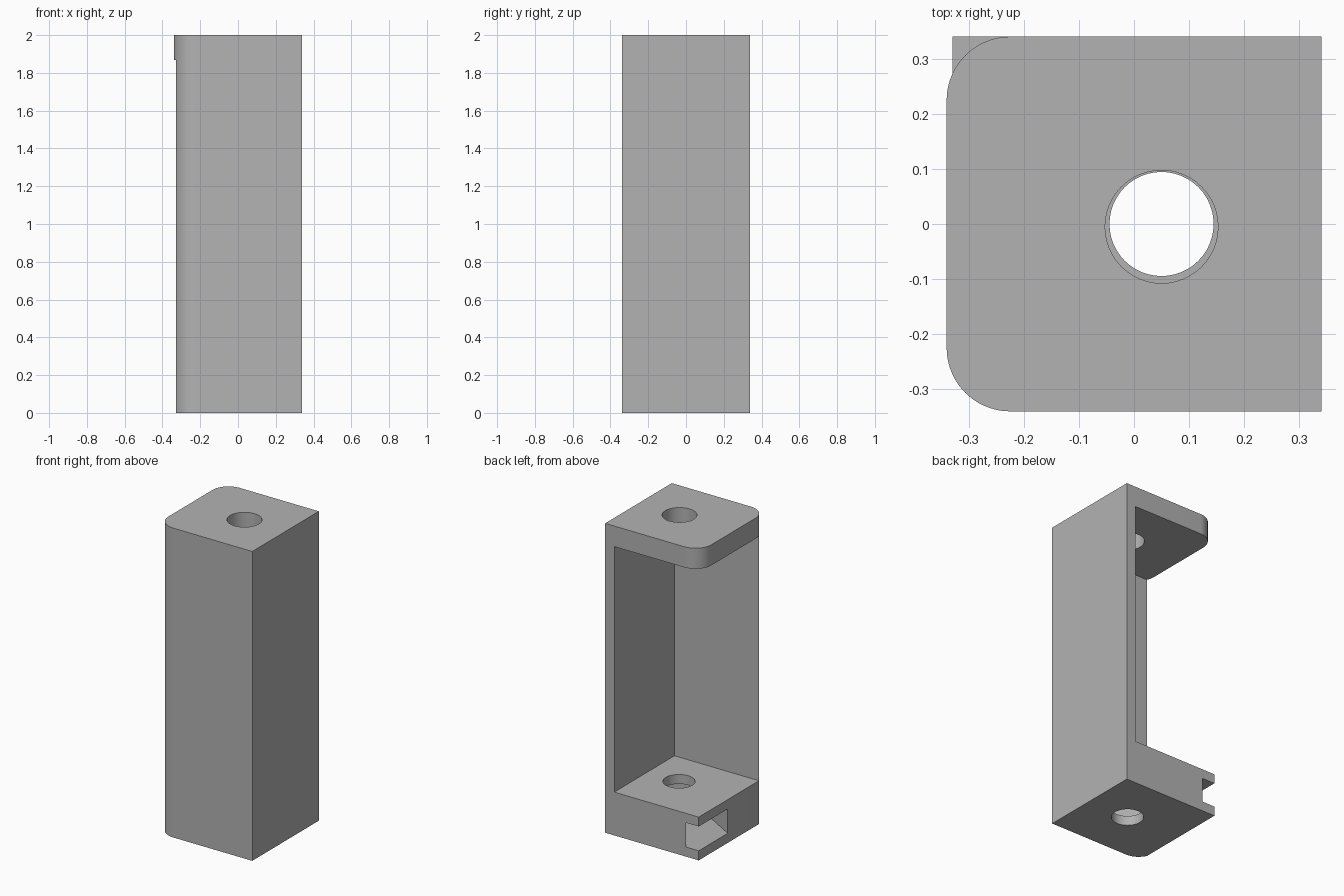
import bpy, bmesh
from math import cos, sin, pi, radians

old = bpy.data.objects.get("Cube")
if old:
    bpy.data.objects.remove(old, do_unlink=True)

HALF = 0.34        # half width and depth
HEIGHT = 2.0
WALL = 0.065
ROUND = 0.115      # corner radius
BASE_TOP = 0.28
LIP_BOTTOM = 1.867
TRIM_X = -0.329    # open side of the base
HOLE_X = 0.05

grey = bpy.data.materials.new("plain grey")
grey.use_nodes = True
colour = (0.45, 0.45, 0.45, 1)
grey.diffuse_color = colour
grey.node_tree.nodes["Principled BSDF"].inputs["Base Color"].default_value = colour


def arc(cx, cy, r, start, end, steps):
    angles = [radians(start + (end - start) * i / steps) for i in range(steps + 1)]
    return [(cx + r * cos(a), cy + r * sin(a)) for a in angles]


def rect(x0, x1, y0, y1):
    return [(x0, y0), (x1, y0), (x1, y1), (x0, y1)]


def prism(name, outline, z0, z1):
    """Extrude a flat outline from z0 to z1."""
    bm = bmesh.new()
    face = bm.faces.new([bm.verts.new((x, y, z0)) for x, y in outline])
    top = bmesh.ops.extrude_face_region(bm, geom=[face])["geom"]
    verts = [v for v in top if isinstance(v, bmesh.types.BMVert)]
    bmesh.ops.translate(bm, verts=verts, vec=(0, 0, z1 - z0))
    bmesh.ops.recalc_face_normals(bm, faces=bm.faces)
    mesh = bpy.data.meshes.new(name)
    bm.to_mesh(mesh)
    bm.free()
    mesh.materials.append(grey)
    obj = bpy.data.objects.new(name, mesh)
    bpy.context.collection.objects.link(obj)
    return obj


def cut(body, name, outline, z0, z1):
    """Subtract a prism from the body."""
    cutter = prism(name, outline, z0, z1)
    cutter.hide_render = True
    mod = body.modifiers.new(name, 'BOOLEAN')
    mod.operation = 'DIFFERENCE'
    mod.solver = 'EXACT'
    mod.object = cutter
    bpy.ops.object.modifier_apply(modifier=mod.name)
    bpy.data.objects.remove(cutter, do_unlink=True)


# Solid block with one rounded front corner
inner = HALF - ROUND
outline = arc(-inner, -inner, ROUND, 180, 270, 24) + [(HALF, -HALF), (HALF, HALF), (-HALF, HALF)]
body = prism("bracket_body", outline, 0, HEIGHT)
bpy.ops.object.select_all(action='DESELECT')
body.select_set(True)
bpy.context.view_layer.objects.active = body

# Open compartment between base and top lip
cut(body, "compartment_cutter", rect(-1, HALF - WALL, -HALF + WALL, 1), BASE_TOP, LIP_BOTTOM)

# Flat open side of the base
cut(body, "base_trim_cutter", rect(-1, TRIM_X, -HALF + WALL / 2, 1), -0.1, 1)

# Rounded back corner of the top lip
corner = arc(-inner, inner, ROUND, 90, 180, 24) + [(-HALF - 0.1, inner), (-HALF - 0.1, HALF + 0.1),
                                                  (-inner, HALF + 0.1)]
cut(body, "lip_corner_cutter", corner, 1.5, 2.1)

# Round holes through the lip and the base
cut(body, "lip_hole_cutter", arc(HOLE_X, -0.005, 0.1025, 0, 352.5, 47), 1.5, 2.1)
cut(body, "base_hole_cutter", arc(HOLE_X, 0, 0.0945, 0, 352.5, 47), -0.1, 1)

# Hexagonal pocket in the base, with a slanted slot out to the back corner
radius = 0.151 / cos(pi / 6)
hexagon = arc(HOLE_X, 0, radius, 210, 450, 4)
reach = (cos(radians(150)), sin(radians(150)))
first, last = hexagon[0], hexagon[-1]
slot = hexagon + [(p[0] + reach[0], p[1] + reach[1]) for p in (last, first)]
cut(body, "pocket_cutter", slot, 0.062, 0.219)

bpy.ops.object.shade_smooth_by_angle(angle=radians(30))
